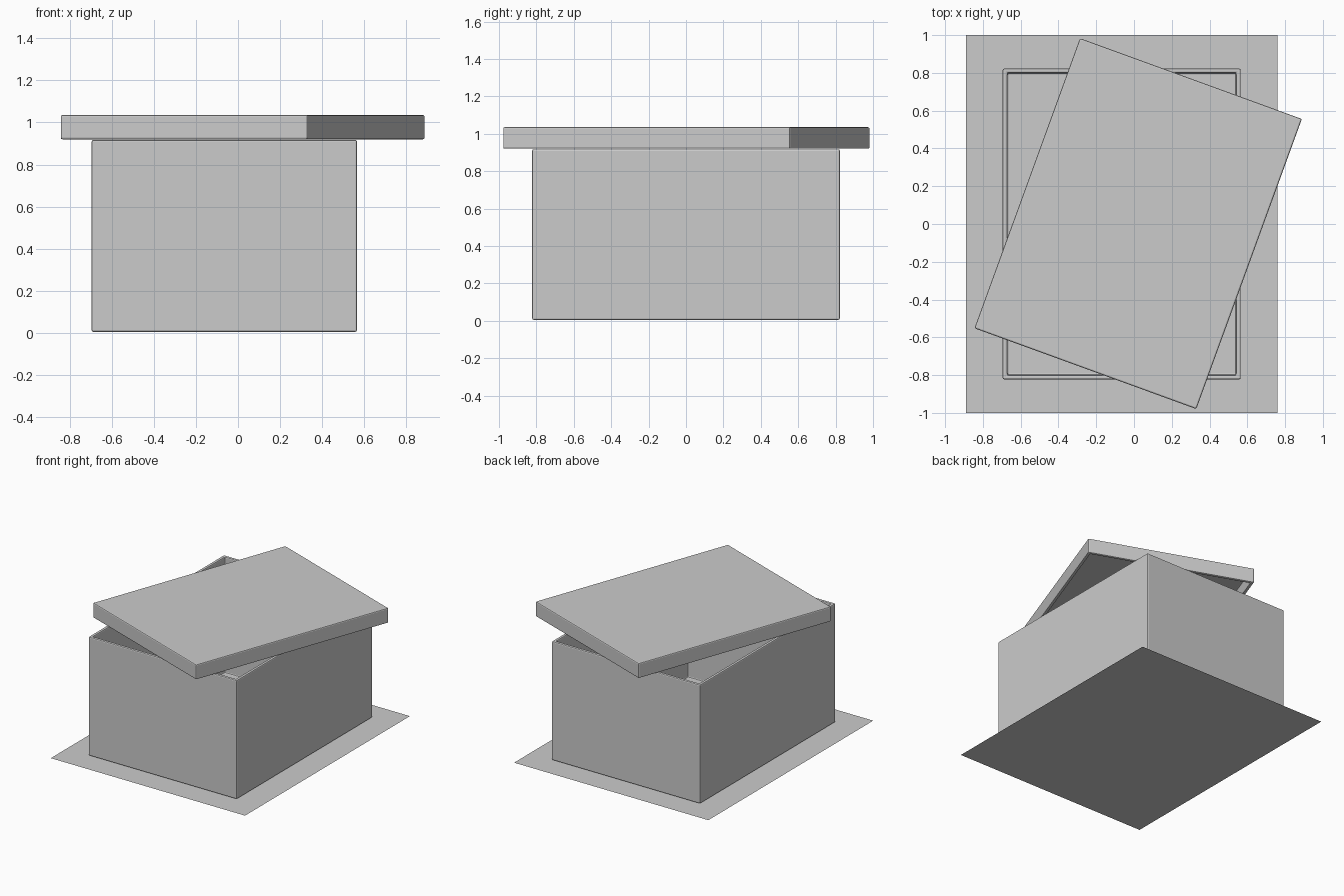
import bpy, bmesh, math

if "Cube" in bpy.data.objects:
    bpy.data.objects.remove(bpy.data.objects["Cube"])


def open_tray(name, size, location, open_side, angle=0.0):
    """Thin-walled box, missing its top (+1) or bottom (-1) face, with soft edges."""
    bm = bmesh.new()
    bmesh.ops.create_cube(bm, size=1.0)
    bmesh.ops.scale(bm, vec=size, verts=bm.verts)
    bm.normal_update()
    gone = [f for f in bm.faces if f.normal.z * open_side > 0.5]
    bmesh.ops.delete(bm, geom=gone, context='FACES')
    mesh = bpy.data.meshes.new(name)
    bm.to_mesh(mesh)
    bm.free()
    ob = bpy.data.objects.new(name, mesh)
    bpy.context.collection.objects.link(ob)
    ob.location = location
    ob.rotation_euler.z = angle

    wall = ob.modifiers.new("wall", 'SOLIDIFY')
    wall.thickness = 0.024
    wall.offset = -1
    wall.use_even_offset = True
    edge = ob.modifiers.new("soft_edges", 'BEVEL')
    edge.width = 0.008
    edge.segments = 2
    edge.limit_method = 'ANGLE'
    edge.angle_limit = math.radians(40)
    return ob


# Floor sheet under the box
bpy.ops.mesh.primitive_plane_add(size=1, location=(-0.065, 0, 0))
floor = bpy.context.object
floor.name = "floor_sheet"
floor.scale = (1.65, 2.0, 1)

# Open box
open_tray("box", (1.26, 1.645, 0.912), (-0.065, 0, 0.461), 1)

# Lid, hollow underneath, twisted on top of the box
open_tray("lid", (1.25, 1.634, 0.115), (0.022, 0.002, 0.9775), -1, math.radians(-20))
